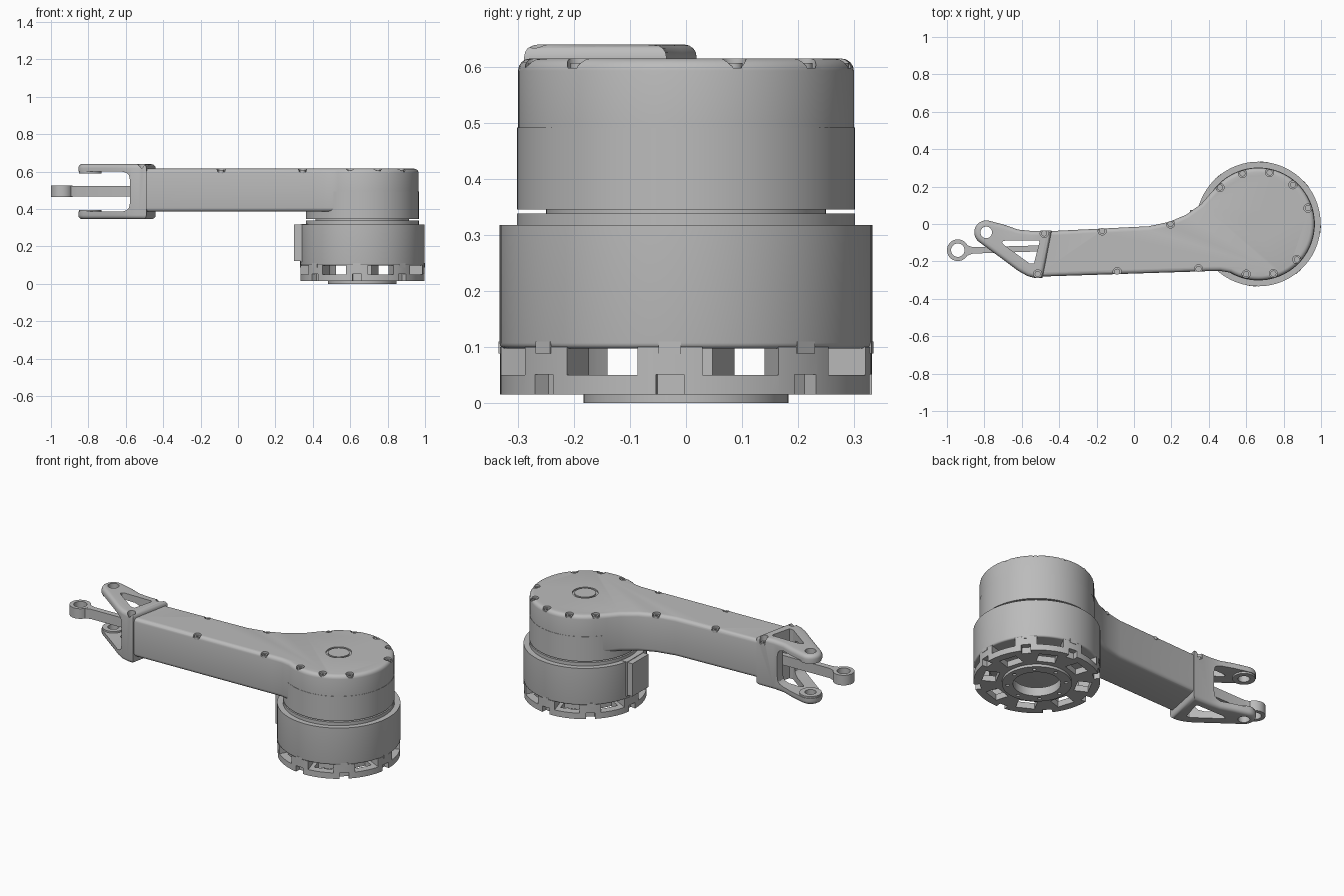
import bpy, bmesh, math
from mathutils import Vector, Matrix

old = bpy.data.objects.get("Cube")
if old:
    bpy.data.objects.remove(old, do_unlink=True)

metal = bpy.data.materials.new("light_grey_metal")
metal.use_nodes = True
GREY = (0.5, 0.5, 0.5, 1)
metal.diffuse_color = GREY
metal.node_tree.nodes["Principled BSDF"].inputs["Base Color"].default_value = GREY

HUB = (0.665, 0)          # motor axis
EAR = (-0.79, -0.045)     # fork pivot
ROD = (-0.942, -0.14)     # rod eye


def arc(c, r, a0=0, a1=360, n=64):
    """Points on an arc in degrees; a full circle leaves out the repeated end."""
    count = n if a1 - a0 >= 360 else n + 1
    return [(c[0] + r * math.cos(math.radians(a0 + (a1 - a0) * i / n)),
             c[1] + r * math.sin(math.radians(a0 + (a1 - a0) * i / n))) for i in range(count)]


def rect(x0, x1, y0, y1):
    return [(x0, y0), (x1, y0), (x1, y1), (x0, y1)]


def radial(r0, r1, width, angle):
    """Rectangle reaching outwards from the motor axis."""
    rot = Matrix.Rotation(math.radians(angle), 2)
    return [tuple(rot @ Vector(p) + Vector(HUB)) for p in rect(r0, r1, -width / 2, width / 2)]


def inset(pts, d):
    out = []
    for i, p in enumerate(pts):
        a, b = Vector(pts[i - 1]), Vector(pts[(i + 1) % len(pts)])
        p = Vector(p)
        e, f = (p - a).normalized(), (b - p).normalized()
        n, m = Vector((-e.y, e.x)), Vector((-f.y, f.x))
        out.append(p + (n + m) * d / (1 + n.dot(m)))
    return out


def add_prism(bm, pts, z0, z1, low=0, top=0):
    """Counter-clockwise outline extruded upwards, with rounded lower and upper edges."""
    steps = [math.radians(a) for a in (0, 22.5, 45, 67.5, 90)]
    rings = [(low * (1 - math.sin(a)), z0 + low * (1 - math.cos(a))) for a in steps] if low else [(0, z0)]
    rings += [(top * (1 - math.cos(a)), z1 - top * (1 - math.sin(a))) for a in steps] if top else [(0, z1)]
    loops = [[bm.verts.new((p[0], p[1], z)) for p in inset(pts, d)] for d, z in rings]
    bm.faces.new(loops[0][::-1])
    bm.faces.new(loops[-1])
    n = len(pts)
    for a, b in zip(loops, loops[1:]):
        for i in range(n):
            j = (i + 1) % n
            bm.faces.new((a[i], a[j], b[j], b[i]))


def make(name, prisms, matrix=None):
    bm = bmesh.new()
    for p in prisms:
        add_prism(bm, *p)
    if matrix:
        bm.transform(matrix)
    bmesh.ops.recalc_face_normals(bm, faces=bm.faces)
    mesh = bpy.data.meshes.new(name)
    bm.to_mesh(mesh)
    bm.free()
    mesh.materials.append(metal)
    ob = bpy.data.objects.new(name, mesh)
    bpy.context.collection.objects.link(ob)
    return ob


def cut(ob, prisms, matrix=None):
    """Subtract prisms from a part and remove the cutter."""
    cutter = make("cutter", prisms, matrix)
    cutter.hide_render = True
    mod = ob.modifiers.new("cut", "BOOLEAN")
    mod.operation, mod.solver, mod.object = "DIFFERENCE", "EXACT", cutter
    dg = bpy.context.evaluated_depsgraph_get()
    mesh = bpy.data.meshes.new_from_object(ob.evaluated_get(dg))
    ob.modifiers.clear()
    ob.data = mesh
    bpy.data.objects.remove(cutter, do_unlink=True)


# Arm: straight beam flaring into the round hub
arm_outline = arc(HUB, 0.3, -120, 135, 60) + [
    (0.41, 0.165), (0.36, 0.108), (0.28, 0.05), (0.19, 0.012), (0.08, -0.012),
    (-0.485, -0.04), (-0.525, -0.282), (0.4, -0.252), (0.46, -0.251)]
arm = make("arm", [(arm_outline, 0.385, 0.615, 0.022, 0.022)])
cut(arm, [(arc(HUB, 0.07), 0.607, 0.7)])

# Fork at the arm's end: outline with round ears, slot, windows and pivot holes
fork_outline = arc(EAR, 0.064, 75, 235, 20) + [
    (-0.7, -0.19), (-0.62, -0.25), (-0.57, -0.278), (-0.53, -0.289), (-0.49, -0.289),
    (-0.44, -0.035), (-0.55, -0.037), (-0.62, -0.03), (-0.69, -0.005)]
fork = make("fork", [(fork_outline, 0.345, 0.64, 0.022, 0.022)])
slot = [(-1.1, 0.385), (-0.62, 0.385), (-0.595, 0.393), (-0.583, 0.405), (-0.578, 0.43),
        (-0.578, 0.555), (-0.583, 0.58), (-0.595, 0.592), (-0.62, 0.6), (-1.1, 0.6)]
cut(fork, [(slot, -0.5, 0.5)], Matrix.Rotation(math.pi / 2, 4, "X"))
window = [(-0.705, -0.1), (-0.695, -0.112), (-0.56, -0.21), (-0.535, -0.212),
          (-0.505, -0.095), (-0.51, -0.087), (-0.68, -0.087), (-0.7, -0.092)]
cut(fork, [(window, 0.2, 0.8), (arc(EAR, 0.031, n=32), 0.2, 0.8)])
ears = make("fork_ear_bosses", [(arc(EAR, 0.06, n=40), z, z + 0.025) for z in (0.37, 0.59)])
cut(ears, [(arc(EAR, 0.031, n=32), 0.2, 0.8)])

# Screw pockets along the rim, with screw heads inside
screws = [(0.46, 0.195), (0.58, 0.27), (0.725, 0.275), (0.85, 0.21), (0.93, 0.085),
          (0.87, -0.19), (0.745, -0.265), (0.6, -0.268), (0.345, -0.24), (-0.09, -0.255),
          (-0.515, -0.267), (-0.48, -0.05), (-0.17, -0.037), (0.195, 0)]
pockets = [(arc(p, 0.022, n=24), 0.598, 0.7) for p in screws]
cut(arm, pockets)
cut(fork, pockets)
heads = make("arm_screws", [(arc(p, 0.016, n=20), 0.59, 0.607) for p in screws])
cut(heads, [(arc(p, 0.008, n=6), 0.6, 0.7) for p in screws])
make("hub_centre_cap", [(arc(HUB, 0.058), 0.6, 0.615)])

# Push rod with an eye
rod = make("push_rod_eye", [(arc(ROD, 0.058, n=40), 0.465, 0.525)])
cut(rod, [(arc(ROD, 0.036, n=32), 0.4, 0.6)])
make("push_rod_bar", [([(-0.9, -0.172), (-0.86, -0.158), (-0.48, -0.146), (-0.48, -0.114),
                        (-0.86, -0.124), (-0.9, -0.112)], 0.466, 0.524)])

# Lower hub, neck and motor housing
make("lower_hub", [(arc(HUB, 0.3015, n=96), 0.345, 0.492)])
make("shaft", [(arc(HUB, 0.25), 0.3, 0.36)])
make("neck", [(arc(HUB, 0.302, n=96), 0.31, 0.338)])
make("motor_housing", [(arc(HUB, 0.333, n=96), 0.097, 0.318, 0.01)])

# Vented base: hollow ring with posts, floor notches and floor windows
base = make("vented_base", [(arc(HUB, 0.332, n=96), 0.015, 0.1)])
post_angles = [-5 + 45 * i for i in range(8)]
cut(base, [(arc(HUB, 0.25), 0.05, 0.2)])
cut(base, [(radial(0.2, 0.4, 0.142, a + 22.5), 0.05, 0.2) for a in post_angles])
cut(base, [(radial(0.3, 0.4, 0.05, a), -0.1, 0.051) for a in post_angles])
cut(base, [(radial(0.21, 0.285, 0.1, a + 22.5), -0.1, 0.2) for a in post_angles])
cut(base, [(arc(HUB, 0.125), -0.1, 0.2)])
make("housing_lugs", [(radial(0.26, 0.334, 0.04, a), 0.088, 0.11) for a in post_angles])

# Bottom flange with a centre opening and bolt holes
flange = make("bottom_flange", [(arc(HUB, 0.183), 0, 0.016)])
cut(flange, [(arc(HUB, 0.125), -0.1, 0.1)])
cut(flange, [(arc(p, 0.01, n=16), -0.1, 0.01) for p in arc(HUB, 0.154, 0, 360, 8)])

# Connector block on the side of the motor
make("connector_block", [(rect(0.333, 0.42, -0.08, 0.08), 0.115, 0.32)])
make("connector_plate", [(rect(0.3, 0.334, -0.076, 0.076), 0.122, 0.317)])
make("connector_screws", [(arc((0.35, z), 0.008, n=12), -0.083, 0.083) for z in (0.145, 0.22, 0.292)],
     Matrix.Rotation(math.pi / 2, 4, "X"))

# Smooth the round walls and keep the edges sharp
bpy.ops.object.select_all(action="DESELECT")
for ob in bpy.context.collection.objects:
    if ob.type == "MESH" and metal.name in ob.data.materials:
        ob.select_set(True)
        bpy.context.view_layer.objects.active = ob
bpy.ops.object.shade_smooth_by_angle(angle=math.radians(30))
